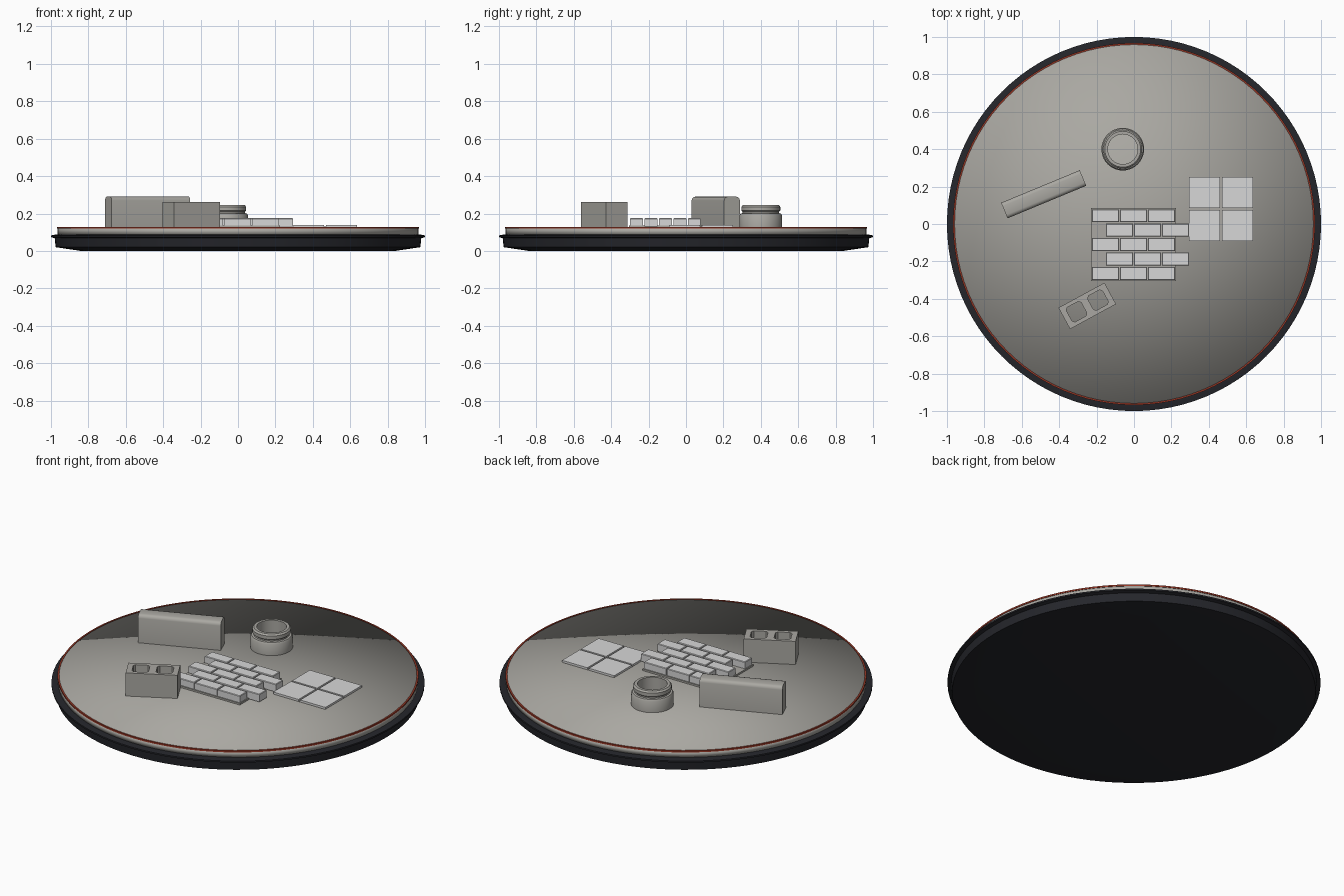
import bpy, bmesh, math
from math import cos, sin, pi, radians
from mathutils import Matrix

cube = bpy.data.objects.get("Cube")
if cube:
    bpy.data.objects.remove(cube, do_unlink=True)


def material(name, rgb):
    m = bpy.data.materials.new(name)
    m.use_nodes = True
    m.diffuse_color = (*rgb, 1)
    m.node_tree.nodes["Principled BSDF"].inputs["Base Color"].default_value = (*rgb, 1)
    return m


STONE = material("warm grey concrete", (0.40, 0.39, 0.36))
PALE = material("pale grey paving", (0.68, 0.68, 0.68))
DARK = material("charcoal base", (0.018, 0.019, 0.024))
RED = material("rust red", (0.32, 0.04, 0.02))
TOP = 0.125  # ground level of the platform


def finish(name, bm, mat, smooth_angle=None):
    bmesh.ops.recalc_face_normals(bm, faces=bm.faces[:])
    mesh = bpy.data.meshes.new(name)
    bm.to_mesh(mesh)
    bm.free()
    mesh.materials.append(mat)
    ob = bpy.data.objects.new(name, mesh)
    bpy.context.collection.objects.link(ob)
    if smooth_angle:
        bpy.ops.object.select_all(action='DESELECT')
        ob.select_set(True)
        bpy.context.view_layer.objects.active = ob
        bpy.ops.object.shade_smooth_by_angle(angle=radians(smooth_angle))
    return ob


def lathe(name, profile, mat, segments, angle, closed=False):
    """Spin (radius, height) points about z; zero radius makes a fan centre."""
    bm = bmesh.new()
    rings = []
    for r, z in profile:
        if r == 0:
            rings.append([bm.verts.new((0, 0, z))] * segments)
        else:
            rings.append([bm.verts.new((r * cos(2 * pi * i / segments),
                                        r * sin(2 * pi * i / segments), z))
                          for i in range(segments)])
    pairs = list(zip(rings, rings[1:]))
    if closed:
        pairs.append((rings[-1], rings[0]))
    for a, b in pairs:
        for i in range(segments):
            j = (i + 1) % segments
            bm.faces.new(list(dict.fromkeys((a[i], a[j], b[j], b[i]))))
    return finish(name, bm, mat, angle)


def add_box(bm, x, y, z0, z1, w, d):
    m = Matrix.Translation((x, y, (z0 + z1) / 2)) @ Matrix.Diagonal((w, d, z1 - z0, 1))
    return bmesh.ops.create_cube(bm, size=1, matrix=m)["verts"]


# Round platform: charcoal base with a lip, concrete disc, thin red band
lathe("platform_base", [(0, 0), (0.84, 0), (0.975, 0.02), (0.98, 0.068), (1, 0.074),
                        (1, 0.083), (0.96, 0.09), (0, 0.09)], DARK, 96, 60)
lathe("ground_disc", [(0, 0.085), (0.965, 0.085), (0.965, TOP), (0, TOP)], STONE, 96, 120)
lathe("red_band", [(0.959, 0.119), (0.968, 0.119), (0.968, 0.128), (0.959, 0.128)],
      RED, 96, 40, closed=True)

# Concrete pipe ring with a stepped collar
pipe = lathe("pipe_ring", [(0.08, TOP), (0.114, TOP), (0.114, 0.19), (0.108, 0.2),
                           (0.097, 0.202), (0.097, 0.21), (0.104, 0.216), (0.104, 0.236),
                           (0.096, 0.245), (0.08, 0.245)], STONE, 40, 35, closed=True)
pipe.location = (-0.06, 0.4, 0)

# Long kerb block with rounded long top edges
bm = bmesh.new()
add_box(bm, 0, 0, TOP, 0.29, 0.455, 0.09)
ridges = [e for e in bm.edges if all(v.co.z > 0.2 for v in e.verts)
          and abs(e.verts[0].co.x - e.verts[1].co.x) > 0.1]
bmesh.ops.bevel(bm, geom=ridges, offset=0.02, segments=3, profile=0.5, affect='EDGES')
kerb = finish("kerb_block", bm, STONE, 35)
kerb.location = (-0.483, 0.159, 0)
kerb.rotation_euler.z = radians(22.5)


# Hollow building block: outline with two chamfered holes, extruded
def chamfered_rect(cx, hx, hy, c):
    pts = [(hx, hy - c), (hx - c, hy), (c - hx, hy), (-hx, hy - c),
           (-hx, c - hy), (c - hx, -hy), (hx - c, -hy), (hx, c - hy)]
    return [(cx + x, y) for x, y in pts]


curve = bpy.data.curves.new("block_outline", 'CURVE')
curve.dimensions = '2D'
curve.fill_mode = 'BOTH'
curve.extrude = (0.262 - TOP) / 2
for outline in ([(0.14, 0.065), (-0.14, 0.065), (-0.14, -0.065), (0.14, -0.065)],
                chamfered_rect(-0.065, 0.045, 0.044, 0.012),
                chamfered_rect(0.065, 0.045, 0.044, 0.012)):
    spline = curve.splines.new('POLY')
    spline.points.add(len(outline) - 1)
    for p, (x, y) in zip(spline.points, outline):
        p.co = (x, y, 0, 1)
    spline.use_cyclic_u = True
helper = bpy.data.objects.new("block_helper", curve)
bpy.context.collection.objects.link(helper)
graph = bpy.context.evaluated_depsgraph_get()
mesh = bpy.data.meshes.new_from_object(helper.evaluated_get(graph))
bpy.data.objects.remove(helper, do_unlink=True)
bm = bmesh.new()
bm.from_mesh(mesh)
bmesh.ops.remove_doubles(bm, verts=bm.verts[:], dist=0.0005)
for f in bm.faces:
    f.smooth = False
    f.material_index = 0
block = finish("hollow_block", bm, STONE)
block.location = (-0.25, -0.438, (TOP + 0.262) / 2)
block.rotation_euler.z = radians(28.5)

# Brick paving: five staggered rows on a mortar bed
bm = bmesh.new()
add_box(bm, -0.002, -0.11, TOP - 0.005, 0.135, 0.455, 0.39)
finish("mortar_bed", bm, STONE)
bm = bmesh.new()
for row in range(5):
    for col in range(3):
        x = -0.152 + 0.15 * col + 0.074 * (row % 2)
        add_box(bm, x, 0.044 - 0.077 * row, 0.13, 0.175, 0.145, 0.069)
bmesh.ops.bevel(bm, geom=[e for e in bm.edges if all(v.co.z > 0.17 for v in e.verts)],
                offset=0.003, segments=1, affect='EDGES')
finish("paving_bricks", bm, PALE)

# Four square slabs on a thin bed
bm = bmesh.new()
add_box(bm, 0.465, 0.08, TOP - 0.005, 0.13, 0.335, 0.335)
finish("slab_bed", bm, STONE)
bm = bmesh.new()
for sx in (-1, 1):
    for sy in (-1, 1):
        add_box(bm, 0.465 + sx * 0.088, 0.08 + sy * 0.088, 0.128, 0.139, 0.165, 0.165)
finish("paving_slabs", bm, PALE)
